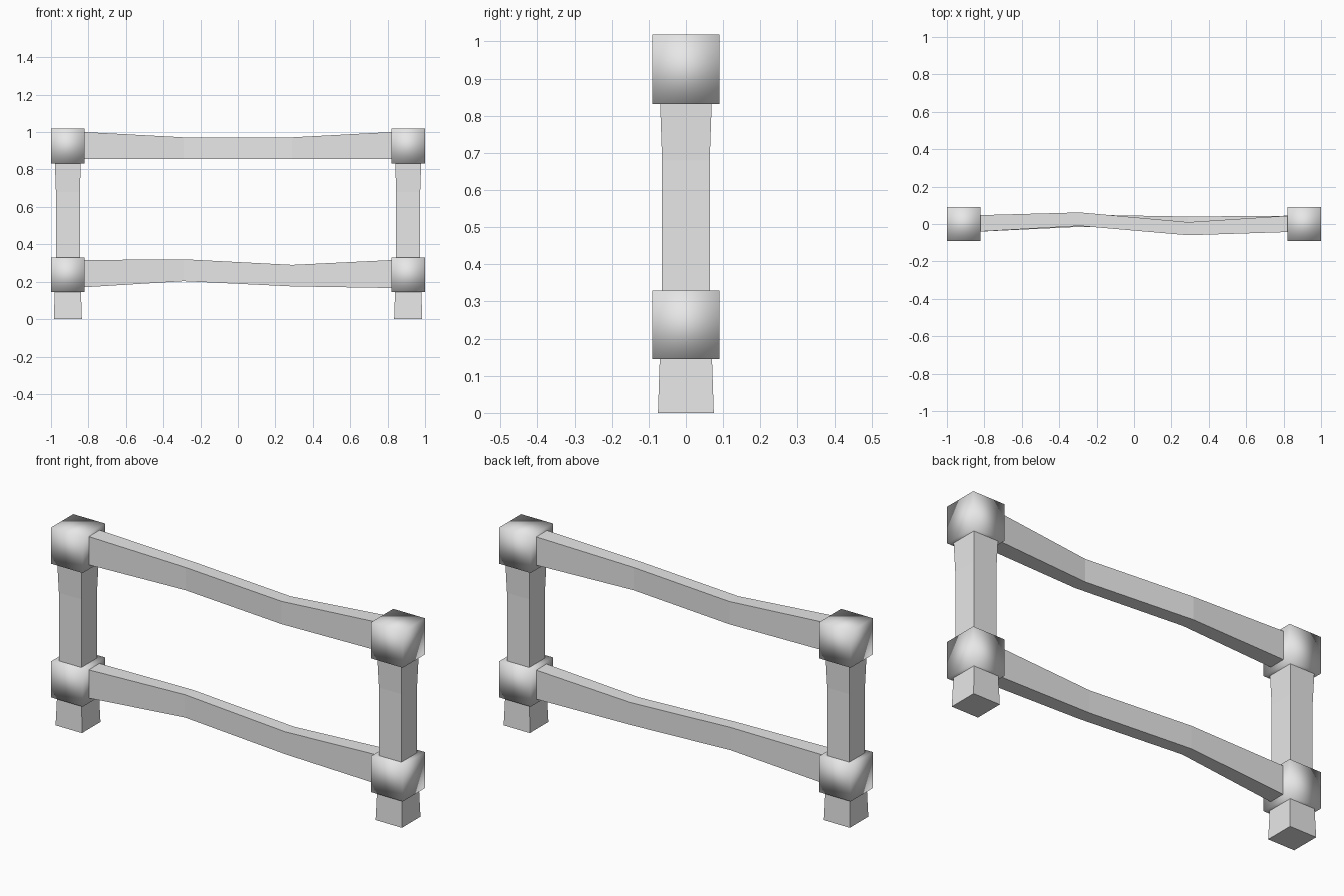
import bpy
import bmesh

cube = bpy.data.objects.get("Cube")
if cube:
    bpy.data.objects.remove(cube, do_unlink=True)

grey = bpy.data.materials.new("plain_grey")
grey.use_nodes = True
grey.diffuse_color = (0.8, 0.8, 0.8, 1)
grey.node_tree.nodes["Principled BSDF"].inputs["Base Color"].default_value = (0.8, 0.8, 0.8, 1)


def loft(name, rings, smooth=False):
    """Skin a list of four-cornered rings and close both ends."""
    bm = bmesh.new()
    loops = [[bm.verts.new(co) for co in ring] for ring in rings]
    for a, b in zip(loops, loops[1:]):
        for i in range(4):
            j = (i + 1) % 4
            bm.faces.new((a[i], a[j], b[j], b[i]))
    bm.faces.new(loops[0])
    bm.faces.new(loops[-1])
    bmesh.ops.recalc_face_normals(bm, faces=bm.faces)
    for face in bm.faces:
        face.smooth = smooth
    mesh = bpy.data.meshes.new(name)
    bm.to_mesh(mesh)
    bm.free()
    mesh.materials.append(grey)
    obj = bpy.data.objects.new(name, mesh)
    bpy.context.collection.objects.link(obj)
    return obj


def square(x, z, h):
    return [(x - h, -h, z), (x + h, -h, z), (x + h, h, z), (x - h, h, z)]


def section(x, y0, y1, z0, z1):
    return [(x, y0, z0), (x, y1, z0), (x, y1, z1), (x, y0, z1)]


# Posts narrow at the middle, with softly shaded joint blocks
for side, x in (("right", -0.91), ("left", 0.91)):
    profile = [(0, 0.075), (0.33, 0.064), (0.68, 0.064), (1.0, 0.075)]
    loft(side + "_post", [square(x, z, h) for z, h in profile])
    for level, z0, z1 in (("lower", 0.145, 0.33), ("upper", 0.832, 1.018)):
        loft(f"{side}_{level}_joint", [square(x, z0, 0.09), square(x, z1, 0.09)], True)

# Bent rails: x, front, back, bottom, top
loft("upper_rail", [section(*s) for s in (
    (-0.91, -0.045, 0.045, 0.855, 1.005),
    (-0.29, -0.01, 0.062, 0.855, 0.972),
    (0.29, -0.06, 0.01, 0.855, 0.972),
    (0.91, -0.04, 0.05, 0.855, 1.005))])
loft("lower_rail", [section(*s) for s in (
    (-0.91, -0.045, 0.045, 0.165, 0.315),
    (-0.29, -0.015, 0.05, 0.203, 0.32),
    (0.29, -0.03, 0.04, 0.175, 0.29),
    (0.91, -0.04, 0.045, 0.165, 0.32))])
